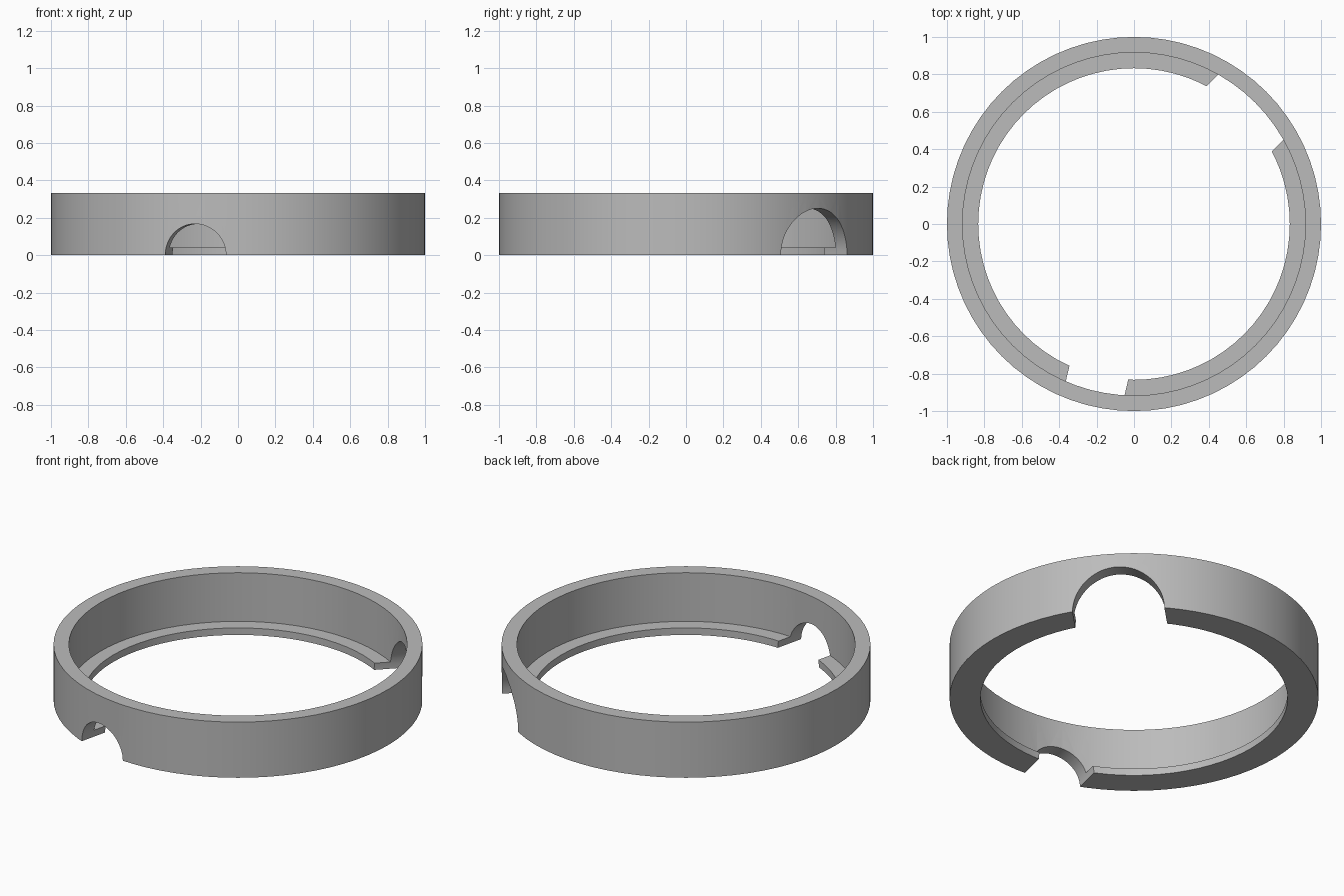
import bpy
import math
from mathutils import Matrix

cube = bpy.data.objects.get("Cube")
if cube:
    bpy.data.objects.remove(cube, do_unlink=True)

SEGMENTS = 72
HEIGHT = 0.333
OUTER, INNER, LIP = 1.0, 0.917, 0.833
LIP_TOP = 0.042

grey = bpy.data.materials.new("plain grey")
grey.use_nodes = True
colour = (0.5, 0.5, 0.5, 1)
grey.diffuse_color = colour
grey.node_tree.nodes["Principled BSDF"].inputs["Base Color"].default_value = colour


def revolve(name, profile):
    """Spin a closed (radius, height) profile around z."""
    n = len(profile)
    verts, faces = [], []
    for i in range(SEGMENTS):
        a = math.tau * i / SEGMENTS
        verts += [(r * math.cos(a), r * math.sin(a), z) for r, z in profile]
        j = (i + 1) % SEGMENTS
        faces += [(i * n + k, j * n + k, j * n + (k + 1) % n, i * n + (k + 1) % n)
                  for k in range(n)]
    mesh = bpy.data.meshes.new(name)
    mesh.from_pydata(verts, [], faces)
    mesh.materials.append(grey)
    obj = bpy.data.objects.new(name, mesh)
    bpy.context.collection.objects.link(obj)
    return obj


def cut_notch(target, name, degrees, radius):
    """Cut a half-round opening through the wall along a radial direction."""
    bpy.ops.mesh.primitive_cylinder_add(vertices=64, radius=radius, depth=0.8)
    cutter = bpy.context.object
    cutter.name = name
    cutter.data.materials.append(grey)
    cutter.matrix_world = (Matrix.Rotation(math.radians(degrees), 4, 'Z')
                           @ Matrix.Translation((0.9, 0, 0))
                           @ Matrix.Rotation(math.pi / 2, 4, 'Y'))
    cutter.hide_render = True
    mod = target.modifiers.new(name, 'BOOLEAN')
    mod.operation = 'DIFFERENCE'
    mod.solver = 'EXACT'
    mod.object = cutter
    bpy.context.view_layer.objects.active = target
    bpy.ops.object.modifier_apply(modifier=name)
    bpy.data.objects.remove(cutter, do_unlink=True)


# Ring wall with an inward lip at the base
ring = revolve("ring", [(LIP, 0), (OUTER, 0), (OUTER, HEIGHT),
                        (INNER, HEIGHT), (INNER, LIP_TOP), (LIP, LIP_TOP)])

# Large rear notch and small front notch
cut_notch(ring, "large_notch", 45, 0.25)
cut_notch(ring, "small_notch", 256.7, 0.167)

# Smooth walls with sharp rims
bpy.ops.object.select_all(action='DESELECT')
ring.select_set(True)
bpy.context.view_layer.objects.active = ring
bpy.ops.object.shade_smooth_by_angle(angle=math.radians(30))
